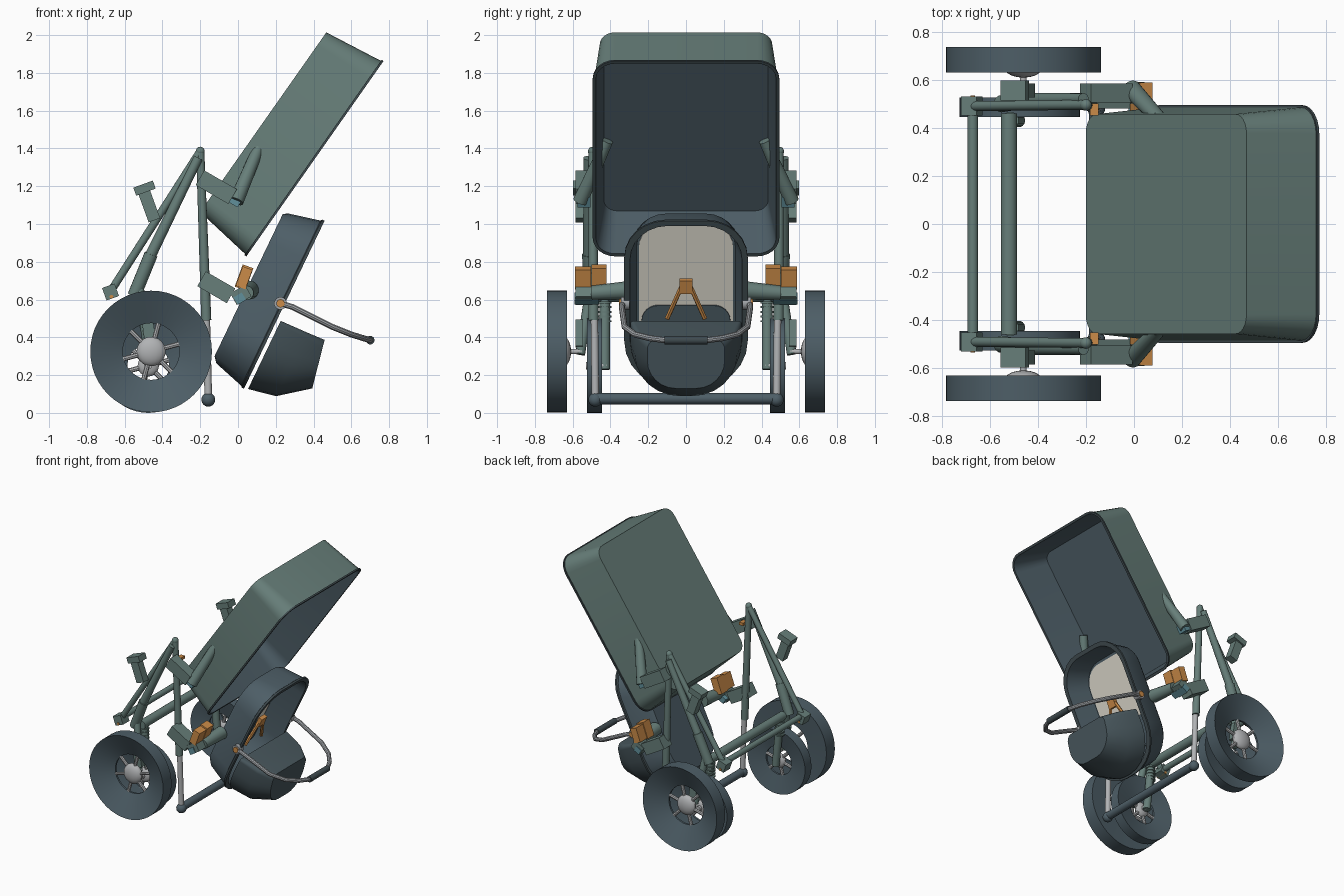
import bpy, bmesh, math
from mathutils import Vector, Matrix

if "Cube" in bpy.data.objects:
    bpy.data.objects.remove(bpy.data.objects["Cube"])


def material(name, *rgb):
    m = bpy.data.materials.new(name)
    m.use_nodes = True
    m.diffuse_color = (*rgb, 1)
    m.node_tree.nodes["Principled BSDF"].inputs["Base Color"].default_value = (*rgb, 1)
    return m


GREEN = material("grey green", .135, .21, .192)
SLATE = material("slate", .075, .112, .135)
DARK = material("dark slate", .05, .07, .078)
COVER = material("cover slate", .064, .094, .108)
BEIGE = material("beige", .76, .73, .64)
ORANGE = material("orange", .60, .26, .065)
METAL = material("light metal", .44, .45, .46)
GREY = material("bar grey", .36, .38, .40)
BLUE = material("soft blue", .12, .28, .33)
made = []


def finish(name, bm, *mats):
    bmesh.ops.recalc_face_normals(bm, faces=bm.faces)
    me = bpy.data.meshes.new(name)
    bm.to_mesh(me)
    bm.free()
    for m in mats:
        me.materials.append(m)
    ob = bpy.data.objects.new(name, me)
    bpy.context.collection.objects.link(ob)
    made.append(ob)
    return ob


def loft(name, loops, mats, bands=None, ring=False):
    """Skin a list of equal loops; bands gives a material index per step."""
    bm = bmesh.new()
    rows = [[bm.verts.new(p) for p in loop] for loop in loops]
    n = len(rows[0])
    for i in range(len(rows) - (0 if ring else 1)):
        a, b = rows[i], rows[(i + 1) % len(rows)]
        for j in range(n):
            f = bm.faces.new((a[j], a[(j + 1) % n], b[(j + 1) % n], b[j]))
            f.material_index = bands[i] if bands else 0
    if not ring:
        bm.faces.new(rows[0]).material_index = bands[0] if bands else 0
        bm.faces.new(rows[-1]).material_index = bands[-1] if bands else 0
    return finish(name, bm, *mats)


def rod(name, a, b, r, mat, r2=None, sides=14):
    a, b = Vector(a), Vector(b)
    d = b - a
    bm = bmesh.new()
    bmesh.ops.create_cone(bm, cap_ends=True, segments=sides, radius1=r,
                          radius2=r2 or r, depth=d.length,
                          matrix=Matrix.Translation((a + b) / 2) @ d.to_track_quat('Z', 'Y').to_matrix().to_4x4())
    return finish(name, bm, mat)


def ball(name, c, r, mat, flat=1):
    """Sphere, squashed along y by flat."""
    bm = bmesh.new()
    bmesh.ops.create_uvsphere(bm, u_segments=18, v_segments=12, radius=r,
                              matrix=Matrix.Translation(c) @ Matrix.Diagonal((1, flat, 1, 1)))
    return finish(name, bm, mat)


def box(name, c, size, mat, tilt=0):
    """Box tilted in the x-z plane, positive lifts the +x end."""
    bm = bmesh.new()
    bmesh.ops.create_cube(bm, size=1, matrix=Matrix.Translation(c)
                          @ Matrix.Rotation(math.radians(-tilt), 4, 'Y') @ Matrix.Diagonal((*size, 1)))
    return finish(name, bm, mat)


def sweep(name, pts, r, mat):
    cu = bpy.data.curves.new(name, 'CURVE')
    cu.dimensions = '3D'
    cu.bevel_depth, cu.bevel_resolution, cu.use_fill_caps = r, 3, True
    sp = cu.splines.new('POLY')
    sp.points.add(len(pts) - 1)
    for p, co in zip(sp.points, pts):
        p.co = (*co, 1)
    tmp = bpy.data.objects.new(name, cu)
    bpy.context.collection.objects.link(tmp)
    me = bpy.data.meshes.new_from_object(tmp.evaluated_get(bpy.context.evaluated_depsgraph_get()))
    bpy.data.objects.remove(tmp)
    bm = bmesh.new()
    bm.from_mesh(me)
    return finish(name, bm, mat)


def outline(u0, u1, hv, r0, r1, n=6):
    """Rounded rectangle in (u, v): r0 rounds the low end, r1 the high end."""
    out = []
    for cu, cv, r, start in ((u1 - r1, hv - r1, r1, 0), (u0 + r0, hv - r0, r0, 90),
                             (u0 + r0, r0 - hv, r0, 180), (u1 - r1, r1 - hv, r1, 270)):
        for k in range(n + 1):
            t = math.radians(start + 90 * k / n)
            out.append((cu + r * math.cos(t), cv + r * math.sin(t)))
    return out


def frame(low, high):
    """Map (u, v, w) onto an opening plane: u climbs it, w points out of it."""
    o = Vector((low[0], 0, low[1]))
    u = (Vector((high[0], 0, high[1])) - o).normalized()
    w = Vector((u.z, 0, -u.x))
    return lambda uu, v, ww: o + u * uu + w * ww + Vector((0, v, 0))


# Large hood: a tapered tub, green outside and slate inside
hood = frame((.045, .83), (.77, 1.862))
steps = [(.05, 1.212, .457, .08, -.335), (.005, 1.255, .485, .11, -.012), (-.002, 1.262, .494, .12, -.012),
         (-.002, 1.262, .494, .12, 0), (.016, 1.245, .477, .10, 0), (.075, 1.19, .435, .07, -.31)]
loft("hood", [[hood(u, v, w) for u, v in outline(a, b, h, r, r)] for a, b, h, r, w in steps],
     (GREEN, SLATE, DARK), (0, 2, 2, 2, 1))

# Seat basket
seat = frame((.035, .135), (.455, 1.01))
steps = [(.08, .915, .26, .2, .16, -.215), (.05, .93, .28, .23, .18, -.19), (0, .97, .317, .28, .22, -.02),
         (-.008, .978, .327, .28, .22, -.015), (-.008, .978, .327, .28, .22, 0),
         (.022, .948, .297, .26, .20, 0), (.08, .905, .262, .22, .17, -.185)]
loft("seat_basket", [[seat(u, v, w) for u, v in outline(a, b, h, r, q)] for a, b, h, r, q, w in steps],
     (SLATE, DARK), (0, 0, 1, 1, 1, 0))
loft("seat_lining", [[seat(u, v, w) for u, v in outline(.26, .885, .25, .03, .15)] for w in (-.184, -.178)],
     (BEIGE,))
loft("seat_pad", [[seat(u, v, w) for u, v in outline(.18, .40, .235, .06, .09)] for w in (-.177, -.168)],
     (SLATE,))

# Foot cover in front of the basket: a rounded barrel
steps = [(.0, .40, .295, .27, .02, .02), (.03, .405, .27, .24, .03, .17), (.15, .41, .205, .15, .05, .325)]
loft("foot_cover", [[seat(u, v, w - (.2 * (u - a) if w > .3 else 0)) for u, v in outline(a, b, h, r, q)]
                    for a, b, h, r, q, w in steps], (COVER,))

# Harness
box("harness_buckle", seat(.555, 0, -.08), (.03, .07, .075), ORANGE, -25)
for s in (-1, 1):
    rod("harness_strap", seat(.55, .025 * s, -.08), seat(.37, .10 * s, -.07), .013, ORANGE, sides=6)

# Bumper bar with grip
half = [(.225, .335, .58), (.29, .34, .56), (.50, .325, .455), (.60, .27, .415), (.665, .19, .395), (.70, .11, .385)]
sweep("bumper_bar", half + [(x, -y, z) for x, y, z in reversed(half)], .016, GREY)
rod("bumper_grip", (.70, -.115, .385), (.70, .115, .385), .023, DARK)

# Cross bars
rod("foot_crossbar", (-.157, -.47, .075), (-.157, .47, .075), .03, SLATE)
rod("rear_crossbar", (-.67, -.48, .65), (-.67, .48, .65), .022, GREEN)
rod("axle_crossbar", (-.52, -.46, .62), (-.52, .46, .62), .034, GREEN)


def wheel(name, s, x, z, r, hole, y0, y1, inner, outer):
    """Tyre from y0 (inside) to y1 (outside); inner and outer are the hole rim's y."""
    mid = (inner + outer) / 2
    loops = [[(x + a * math.cos(t), s * y, z + a * math.sin(t)) for t in
              (2 * math.pi * k / 48 for k in range(48))]
             for a, y in ((r, y1), (r, y0), (hole, inner), (hole, outer))]
    loft(name + "_tyre", loops, (SLATE,), ring=True)
    ball(name + "_hub", (x, s * mid, z), hole * .52, METAL, .5)
    for k in range(6):
        t = math.radians(60 * k + 15)
        rod(name + "_spoke", (x, s * mid, z),
            (x + hole * 1.02 * math.cos(t), s * mid, z + hole * 1.02 * math.sin(t)), .013, METAL, sides=8)


for s, side in ((-1, "front"), (1, "back")):
    def P(x, y, z):
        return (x, s * y, z)
    # Wheels and axles
    wheel(side + "_outer_wheel", s, -.46, .325, .322, .15, .63, .735, .64, .655)
    wheel(side + "_inner_wheel", s, -.475, .25, .25, .11, .445, .525, .475, .49)
    rod(side + "_axle", P(-.46, .55, .325), P(-.46, .66, .325), .014, METAL)
    rod(side + "_inner_axle", P(-.475, .42, .25), P(-.475, .53, .25), .02, METAL)
    # Suspension
    rod(side + "_fork", P(-.53, .50, .70), P(-.47, .56, .31), .026, GREEN)
    rod(side + "_spring_strut", P(-.52, .43, .62), P(-.48, .43, .23), .028, GREEN)
    for k in range(5):
        rod(side + "_spring_coil", P(-.515, .43, .48 + .025 * k), P(-.515, .43, .49 + .025 * k), .036, GREEN)
    box(side + "_fork_plate", P(-.47, .565, .42), (.06, .04, .14), GREEN, 8)
    # Folding frame legs
    rod(side + "_leg", P(-.20, .495, 1.385), P(-.168, .49, .49), .022, GREEN, r2=.027)
    rod(side + "_leg_slider", P(-.168, .485, .50), P(-.157, .48, .08), .02, METAL)
    ball(side + "_foot", P(-.157, .48, .07), .037, SLATE)
    ball(side + "_apex", P(-.20, .495, 1.385), .024, GREEN)
    rod(side + "_rear_tube", P(-.20, .495, 1.385), P(-.67, .49, .65), .021, GREEN)
    rod(side + "_inner_tube", P(-.21, .52, 1.35), P(-.47, .515, .82), .024, GREEN, r2=.03)
    rod(side + "_tube_sleeve", P(-.46, .515, .84), P(-.55, .50, .62), .036, GREEN)
    box(side + "_rear_joint", P(-.675, .49, .64), (.07, .08, .07), GREEN, 20)
    rod(side + "_rear_pin", P(-.67, .445, .615), P(-.67, .535, .615), .010, ORANGE)
    box(side + "_leg_clip", P(-.165, .475, 1.25), (.035, .05, .022), ORANGE)
    # Handle bracket
    box(side + "_handle_cap", P(-.495, .555, 1.19), (.11, .085, .045), GREEN, 20)
    box(side + "_handle_stem", P(-.47, .555, 1.095), (.065, .06, .16), GREEN, 20)
    # Hood mount
    box(side + "_hood_bracket", P(-.115, .545, 1.195), (.20, .08, .09), GREEN, -30)
    box(side + "_hood_latch", P(-.015, .54, 1.13), (.065, .07, .06), BLUE, -30)
    rod(side + "_hood_arm", P(-.01, .56, 1.12), P(.125, .415, 1.44), .04, GREEN, r2=.03)
    # Seat mount
    box(side + "_seat_bracket", P(-.115, .53, .665), (.18, .10, .09), GREEN, -30)
    box(side + "_seat_joint", P(.015, .54, .625), (.09, .09, .07), GREEN, 30)
    box(side + "_seat_latch", P(.01, .525, .605), (.05, .13, .045), BLUE, 30)
    rod(side + "_seat_arm", P(.045, .50, .635), P(.06, .29, .65), .038, GREEN, r2=.05)
    box(side + "_seat_lever", P(.032, .545, .715), (.055, .085, .11), ORANGE, -20)
    box(side + "_seat_lever_inner", P(.032, .46, .717), (.06, .08, .125), ORANGE, -20)
    rod(side + "_bar_pivot", P(.225, .30, .58), P(.225, .345, .58), .034, GREY)
    rod(side + "_bar_pin", P(.225, .34, .58), P(.225, .355, .58), .022, ORANGE)

# Smooth round parts, keep edges sharp
bpy.ops.object.select_all(action='DESELECT')
for ob in made:
    ob.select_set(True)
bpy.context.view_layer.objects.active = made[0]
bpy.ops.object.shade_smooth_by_angle(angle=math.radians(30))
